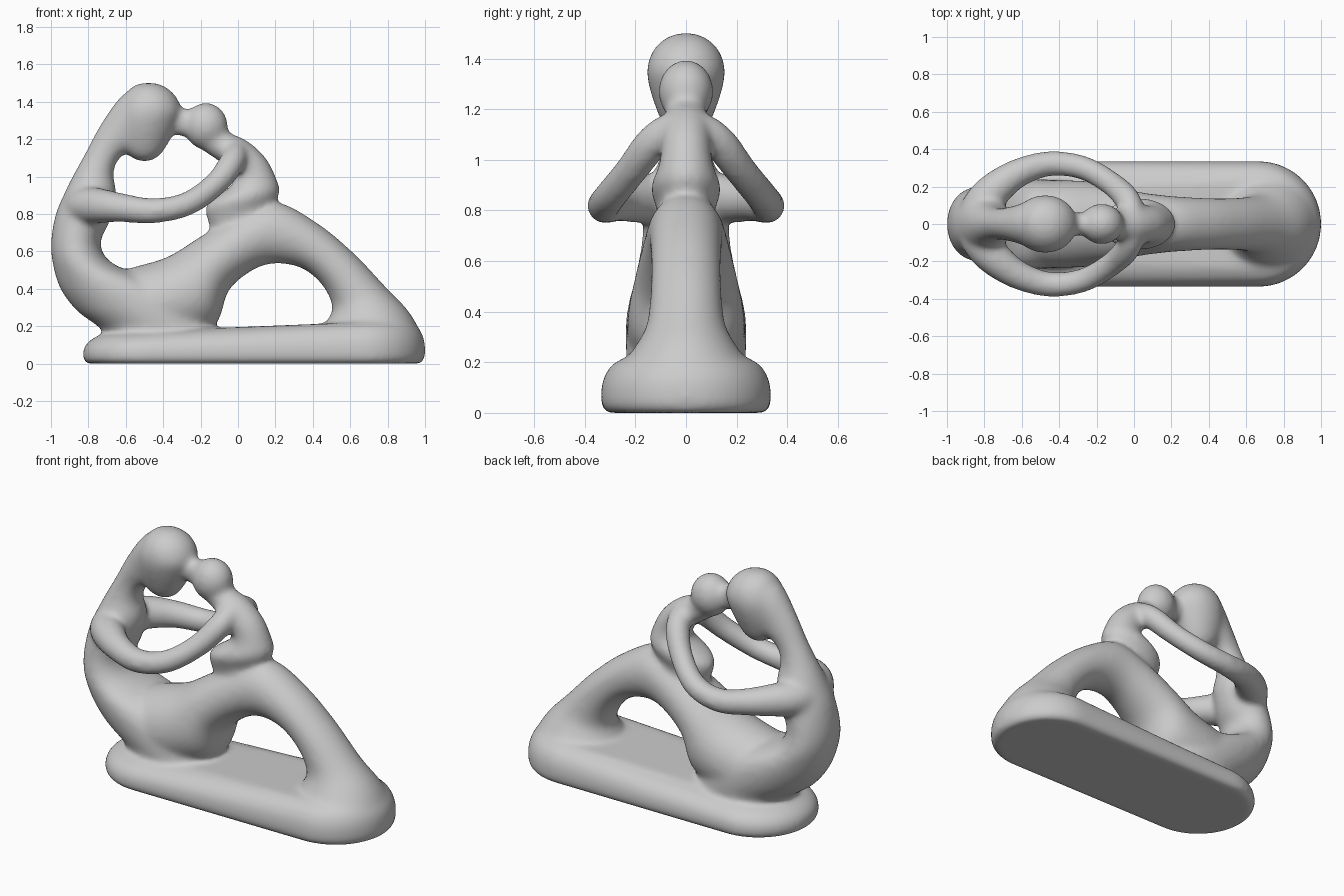
import bpy, bmesh, math
from mathutils import Vector, Matrix

if "Cube" in bpy.data.objects:
    bpy.data.objects.remove(bpy.data.objects["Cube"])

parts = []
SEG = 32


def catmull(rows, steps=6):
    """Smoothly interpolate a list of number tuples."""
    out = []
    for i in range(len(rows) - 1):
        p0, p1, p2, p3 = (rows[max(0, min(len(rows) - 1, i + k))] for k in (-1, 0, 1, 2))
        for s in range(steps):
            t = s / steps
            out.append(tuple(0.5 * (2 * b + (c - a) * t + (2 * a - 5 * b + 4 * c - d) * t * t
                                    + (3 * b - a - 3 * c + d) * t ** 3)
                             for a, b, c, d in zip(p0, p1, p2, p3)))
    return out + [tuple(rows[-1])]


def finish(name, bm):
    bmesh.ops.recalc_face_normals(bm, faces=bm.faces)
    me = bpy.data.meshes.new(name)
    bm.to_mesh(me)
    bm.free()
    ob = bpy.data.objects.new(name, me)
    bpy.context.collection.objects.link(ob)
    parts.append(ob)


def loft(name, rings):
    """Skin closed rings of points and cap both ends."""
    bm = bmesh.new()
    vs = [[bm.verts.new(p) for p in r] for r in rings]
    n = len(vs[0])
    for a, b in zip(vs, vs[1:]):
        for i in range(n):
            bm.faces.new((a[i], a[(i + 1) % n], b[(i + 1) % n], b[i]))
    bm.faces.new(vs[0])
    bm.faces.new(vs[-1])
    finish(name, bm)


def oval(c, u, v):
    return [c + u * math.cos(2 * math.pi * i / SEG) + v * math.sin(2 * math.pi * i / SEG)
            for i in range(SEG)]


def body(name, stations):
    """Loft from side-view contour pairs: (x1, z1, x2, z2, half width)."""
    rings = []
    for x1, z1, x2, z2, w in catmull(stations):
        a, b = Vector((x1, 0, z1)), Vector((x2, 0, z2))
        rings.append(oval((a + b) / 2, (b - a) / 2, Vector((0, w, 0))))
    loft(name, rings)


def limb(name, path):
    """Round tube along (x, y, z, radius) points."""
    pts = catmull(path)
    rings = []
    for i, p in enumerate(pts):
        t = (Vector(pts[min(i + 1, len(pts) - 1)][:3]) - Vector(pts[max(i - 1, 0)][:3])).normalized()
        u = t.cross(Vector((0, 0, 1))).normalized()
        rings.append(oval(Vector(p[:3]), u * p[3], u.cross(t) * p[3]))
    loft(name, rings)


def ball(name, c, r):
    bm = bmesh.new()
    m = Matrix.Translation(c) @ Matrix.Diagonal((*r, 1))
    bmesh.ops.create_uvsphere(bm, u_segments=32, v_segments=20, radius=1, matrix=m)
    finish(name, bm)


# Rounded plinth, thicker towards the right and softer at the left end
rings = []
for t, inset in [(0, .025), (.1, .004), (.25, 0), (.5, .003), (.7, .018), (.87, .045), (1, .1)]:
    ring = []
    for i in range(64):
        a = 2 * math.pi * (i + .5) / 64
        r = .337 - inset * (1.5 if math.cos(a) < 0 and t > .3 else 1)
        x = .085 + math.copysign(.58, math.cos(a)) + r * math.cos(a)
        ring.append(Vector((x, r * math.sin(a), t * (.195 + .04 * x))))
    rings.append(ring)
loft("plinth", rings)

# Large figure: seat, torso and neck
body("torso", [
    (-.70, .08, -.12, .08, .225), (-.73, .18, -.12, .22, .235), (-.86, .28, -.2, .34, .24),
    (-.95, .40, -.38, .43, .232), (-.99, .53, -.66, .53, .205), (-1.0, .65, -.735, .64, .18),
    (-.975, .80, -.69, .75, .165), (-.92, .93, -.65, .90, .14), (-.875, 1.02, -.665, 1.02, .10),
    (-.81, 1.14, -.62, 1.11, .085), (-.735, 1.28, -.5, 1.17, .1), (-.635, 1.42, -.42, 1.24, .125),
    (-.55, 1.48, -.4, 1.3, .1)])

# Thighs, knee and shins as one arch
body("legs", [
    (-.75, .45, -.6, .15, .19), (-.58, .51, -.4, .1, .23), (-.38, .57, -.13, .2, .23),
    (-.2, .68, -.05, .39, .20), (0, .8, .08, .5, .17), (.2, .865, .2, .535, .15),
    (.42, .755, .34, .51, .14), (.62, .59, .45, .42, .14), (.8, .4, .505, .3, .155),
    (.905, .29, .47, .22, .205), (.965, .19, .44, .16, .265), (.995, .08, .4, .05, .32)])

# Large egg-shaped head, chin to crown
body("large_head", [
    (-.53, 1.08, -.47, 1.08, .03), (-.60, 1.125, -.415, 1.115, .08), (-.64, 1.2, -.36, 1.2, .118),
    (-.65, 1.29, -.315, 1.3, .148), (-.64, 1.37, -.302, 1.36, .155), (-.605, 1.44, -.335, 1.435, .128),
    (-.56, 1.485, -.395, 1.485, .075), (-.51, 1.502, -.45, 1.502, .02)])

# Small figure on the knee
body("small_body", [
    (.15, .76, -.12, .66, .09), (.205, .87, -.165, .77, .12), (.224, .93, -.165, .855, .14),
    (.202, 1.0, -.03, .96, .107), (.15, 1.1, -.05, 1.04, .098), (.06, 1.185, -.1, 1.08, .097),
    (-.02, 1.225, -.13, 1.1, .087), (-.07, 1.25, -.19, 1.14, .08)])
ball("small_head", (-.172, 0, 1.27), (.119, .11, .126))
ball("touching_faces", (-.29, 0, 1.29), (.1, .062, .075))

# Embracing arms, mirrored
for s, side in ((1, "back"), (-1, "front")):
    limb("arm_" + side, [(x, s * y, z, r) for x, y, z, r in [
        (-.88, .0, .83, .07), (-.83, .09, .84, .095), (-.75, .18, .845, .095),
        (-.62, .272, .833, .078), (-.45, .323, .817, .068), (-.27, .3, .855, .065),
        (-.12, .215, .96, .065), (-.035, .13, 1.07, .07), (-.01, .05, 1.13, .062),
        (0, 0, 1.14, .04)]])

# Fuse the parts into one softly blended sculpture
bpy.ops.object.select_all(action='DESELECT')
for ob in parts:
    ob.select_set(True)
bpy.context.view_layer.objects.active = parts[0]
bpy.ops.object.join()
statue = bpy.context.view_layer.objects.active
statue.name = "embracing_figures_sculpture"
rm = statue.modifiers.new("fuse", 'REMESH')
rm.mode = 'VOXEL'
rm.voxel_size = .013
rm.use_smooth_shade = True
sm = statue.modifiers.new("soften", 'SMOOTH')
sm.factor = .5
sm.iterations = 28
